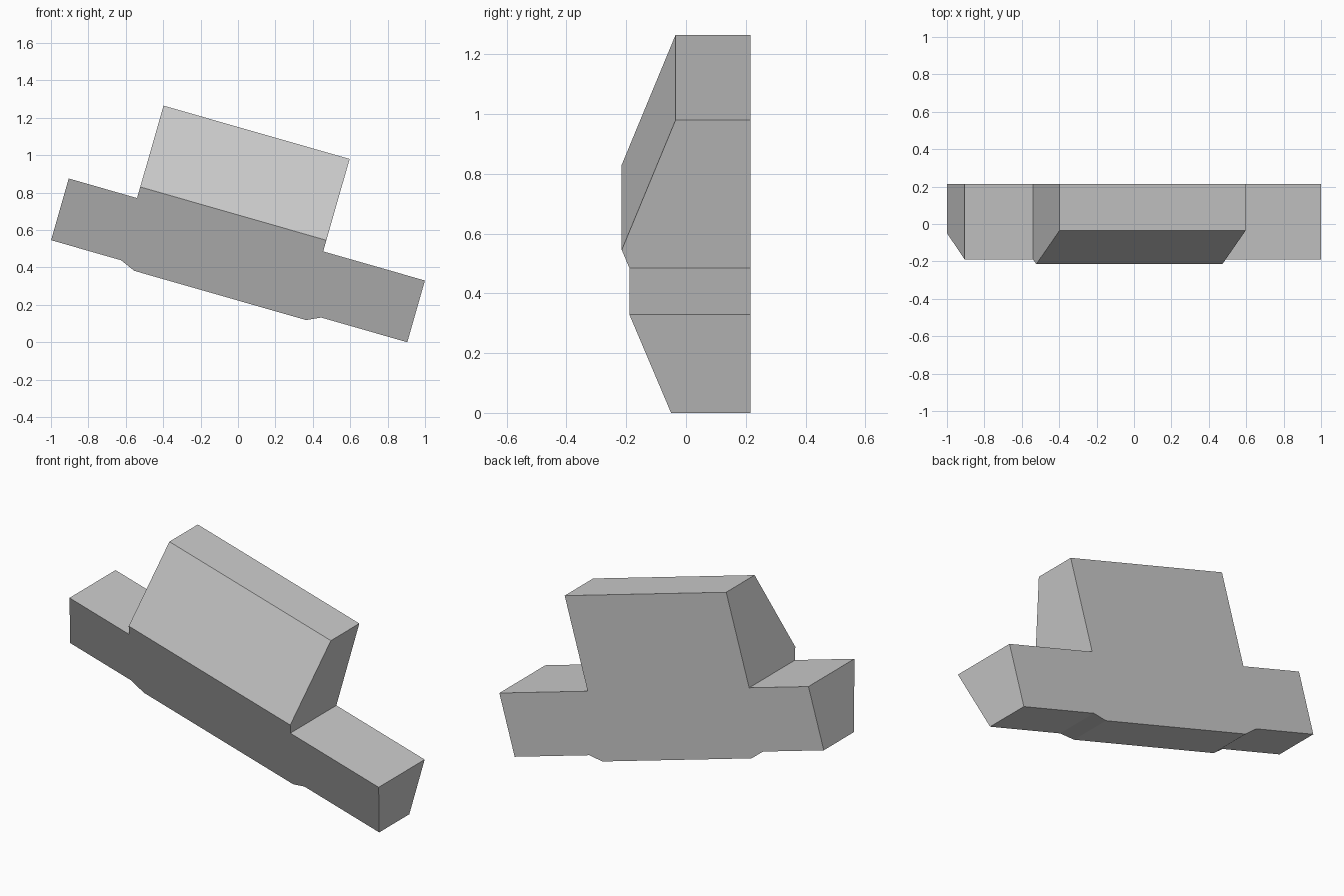
import bpy, bmesh
from math import atan2
from mathutils import Matrix

if "Cube" in bpy.data.objects:
    bpy.data.objects.remove(bpy.data.objects["Cube"])

TILT = atan2(0.285, 0.995)      # slope of the whole piece
BACK = 0.215
RIDGE, RIDGE_Y, TOP, TOP_Y = 0.405, -0.215, 0.857, -0.035


def front_y(v):
    """Depth of the front surface at height v: leans out to the ridge, then back."""
    if v <= RIDGE:
        return -0.05 + (RIDGE_Y + 0.05) * v / RIDGE
    return RIDGE_Y + (TOP_Y - RIDGE_Y) * (v - RIDGE) / (TOP - RIDGE)


# Untilted outline (along, up), measured from the lower right corner
L, R = -1.601, -0.566           # sides of the raised block
outline = [
    (0, 0), (0, 0.343), (R, 0.343), (R, RIDGE), (R, TOP),
    (L, TOP), (L, RIDGE), (L, 0.343), (-1.981, 0.343), (-1.981, 0),
    (-1.592, 0), (-1.508, -0.035), (-0.552, -0.035), (-0.479, 0),
]

bm = bmesh.new()
front = [bm.verts.new((u, front_y(v), v)) for u, v in outline]
back = [bm.verts.new((u, BACK, v)) for u, v in outline]
n = len(outline)

# Front: lower leaning face and upper sloped face; back: one flat face
bm.faces.new(front[:4] + front[6:])
bm.faces.new(front[3:7])
bm.faces.new(back[::-1])
# Side walls
for i in range(n):
    j = (i + 1) % n
    bm.faces.new((front[i], back[i], back[j], front[j]))

bmesh.ops.recalc_face_normals(bm, faces=bm.faces)
bm.transform(Matrix.Translation((0.905, 0, 0)) @ Matrix.Rotation(TILT, 4, 'Y'))

mesh = bpy.data.meshes.new("stepped_block")
bm.to_mesh(mesh)
bm.free()
obj = bpy.data.objects.new("stepped_block", mesh)
bpy.context.collection.objects.link(obj)
